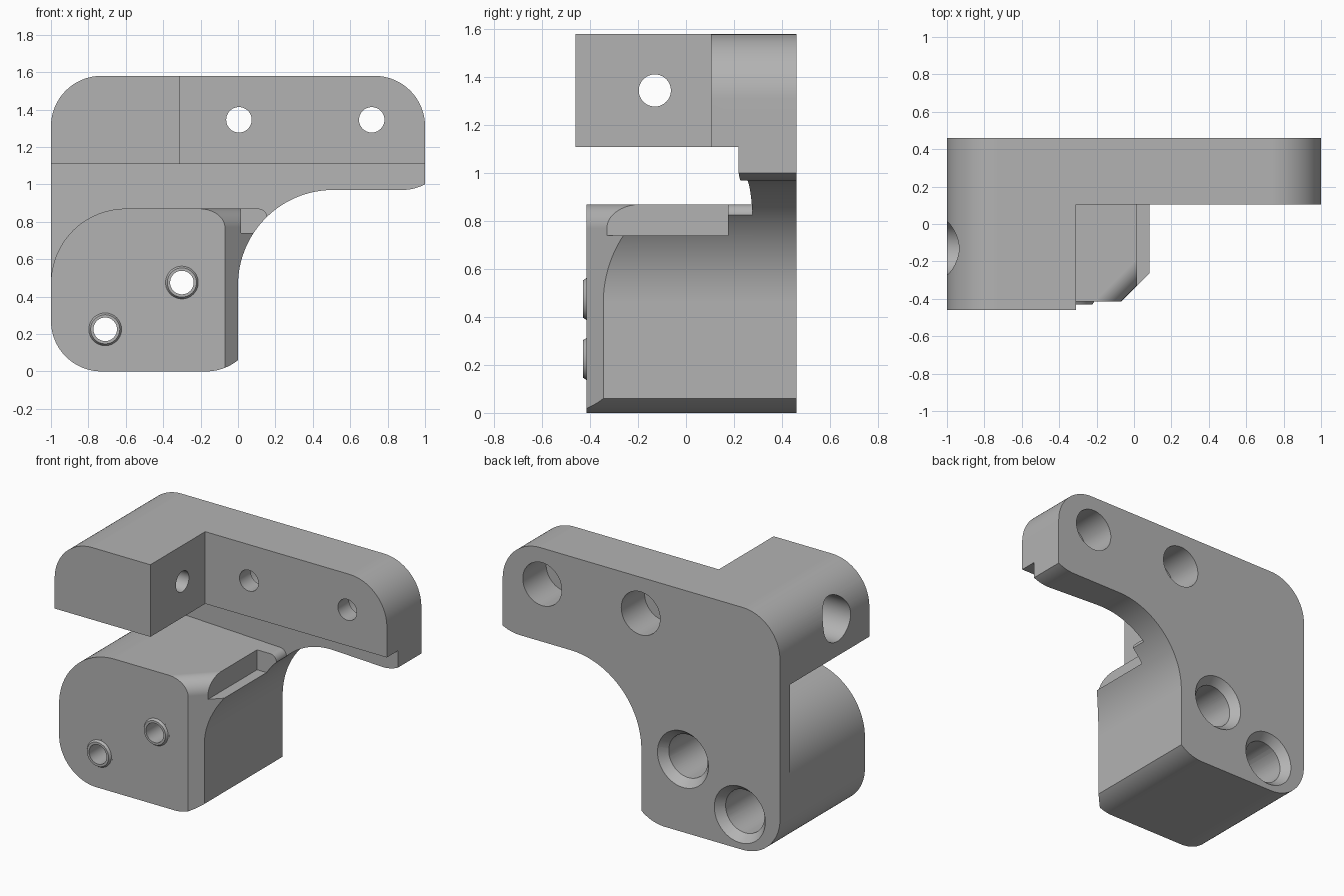
import bpy, bmesh
from math import cos, sin, pi, radians, sqrt
from mathutils import Matrix, Vector

default = bpy.data.objects.get("Cube")
if default:
    bpy.data.objects.remove(default)

grey = bpy.data.materials.new("plain grey")
grey.use_nodes = True
colour = (0.45, 0.45, 0.45, 1)
grey.diffuse_color = colour
grey.node_tree.nodes["Principled BSDF"].inputs["Base Color"].default_value = colour


def arc(cx, cz, r, start, end, steps=24):
    angles = [radians(start + (end - start) * i / steps) for i in range(steps + 1)]
    return [(cx + r * cos(a), cz + r * sin(a)) for a in angles]


def finish(name, bm):
    bmesh.ops.recalc_face_normals(bm, faces=bm.faces)
    mesh = bpy.data.meshes.new(name)
    bm.to_mesh(mesh)
    bm.free()
    mesh.materials.append(grey)
    obj = bpy.data.objects.new(name, mesh)
    bpy.context.collection.objects.link(obj)
    return obj


def prism(name, profile, y0, y1, back=None):
    """Extrude an x-z profile along y; back(x) may slope the rear face."""
    bm = bmesh.new()
    face = bm.faces.new([bm.verts.new((x, y0, z)) for x, z in profile])
    new = bmesh.ops.extrude_face_region(bm, geom=[face])["geom"]
    for v in new:
        if isinstance(v, bmesh.types.BMVert):
            v.co.y = back(v.co.x) if back else y1
    return finish(name, bm)


def box(name, x0, x1, y0, y1, z0, z1):
    return prism(name, [(x0, z0), (x1, z0), (x1, z1), (x0, z1)], y0, y1)


def cone(name, start, end, r0, r1):
    """Round bar or cone between two points."""
    start, end = Vector(start), Vector(end)
    axis = end - start
    bm = bmesh.new()
    turn = axis.to_track_quat('Z', 'Y').to_matrix().to_4x4()
    bmesh.ops.create_cone(bm, cap_ends=True, segments=64, radius1=r0, radius2=r1,
                          depth=axis.length,
                          matrix=Matrix.Translation((start + end) / 2) @ turn)
    return finish(name, bm)


def combine(target, tool, operation='DIFFERENCE'):
    tool.hide_render = True
    mod = target.modifiers.new("shape", 'BOOLEAN')
    mod.operation, mod.solver, mod.object = operation, 'EXACT', tool
    bpy.context.view_layer.objects.active = target
    bpy.ops.object.modifier_apply(modifier=mod.name)
    bpy.data.objects.remove(tool)


# Whole bracket outline, with the large concave sweep under the arm
R = 0.27
outline = (arc(-0.73, R, R, 180, 270) + arc(-0.17, R, R, -90, -51)
           + arc(0.51, 0.46, 0.51, 180, 90, 48) + arc(0.876, 1.24, R, -90, -62.7)
           + arc(0.73, 1.31, R, 0, 90) + arc(-0.73, 1.31, R, 90, 180))
bracket = prism("bracket", outline, -0.46, 0.46)

# Step that leaves the arm thinner than the upper block
combine(bracket, box("arm_step", -0.31, 1.2, -0.7, 0.105, 1.0, 1.7))

# Slot between upper block and clamp body, with a slanted rear wall
slot = ([(-1.1, 1.11), (-1.1, 0.47)] + arc(-0.6, 0.47, 0.4, 180, 90, 32)
        + arc(0.11, 0.825, 0.045, 90, 0, 10) + [(0.155, 0.78), (1.1, 0.78), (1.1, 1.11)])
combine(bracket, prism("slot", slot, -0.7, 0, lambda x: 0.2885 - 0.0685 * x))

# Front of the clamp body sits slightly behind the upper block
combine(bracket, box("front_trim", -1.2, 0.5, -0.7, -0.415, -0.2, 1.0))

# Slanted front corner with a rounded top edge
u = 0.345 / sqrt(2)
corner = [(u, -0.1)] + arc(u - 0.1, 0.77, 0.1, 0, 90) + [(u - 0.1, 0.95), (0.8, 0.95), (0.8, -0.1)]
chamfer = prism("corner_cut", corner, -0.8, 0.05)
chamfer.data.transform(Matrix.Rotation(-pi / 4, 4, 'Z'))
combine(bracket, chamfer)

# Pocket along the top right edge of the clamp body
combine(bracket, box("pocket", 0.015, 0.4, -0.7, 0.175, 0.74, 0.95))

# Clamp bosses with through holes, deep rear bores and countersinks
for x, z in ((-0.30, 0.475), (-0.71, 0.225)):
    combine(bracket, cone("boss", (x, -0.38, z), (x, -0.4151, z), 0.095, 0.095), 'UNION')
    combine(bracket, cone("boss_tip", (x, -0.40, z), (x, -0.43, z), 0.097, 0.078), 'UNION')
    combine(bracket, cone("hole", (x, -0.6, z), (x, 0.6, z), 0.063, 0.063))
    combine(bracket, cone("bore", (x, 0.05, z), (x, 0.6, z), 0.14, 0.14))
    combine(bracket, cone("countersink", (x, 0.40, z), (x, 0.48, z), 0.135, 0.20))

# Counterbored arm holes
for x in (0.005, 0.715):
    combine(bracket, cone("hole", (x, -0.1, 1.345), (x, 0.6, 1.345), 0.068, 0.068))
    combine(bracket, cone("bore", (x, 0.22, 1.345), (x, 0.6, 1.345), 0.14, 0.14))

# Counterbored cross hole in the upper block
combine(bracket, cone("hole", (-1.2, -0.13, 1.345), (0, -0.13, 1.345), 0.067, 0.067))
combine(bracket, cone("bore", (-1.2, -0.13, 1.345), (-0.43, -0.13, 1.345), 0.14, 0.14))

# Smooth curves, crisp edges
bpy.ops.object.select_all(action='DESELECT')
bracket.select_set(True)
bpy.context.view_layer.objects.active = bracket
bpy.ops.object.shade_smooth_by_angle(angle=radians(20))
normals = bracket.modifiers.new("even shading", 'WEIGHTED_NORMAL')
normals.keep_sharp = True
